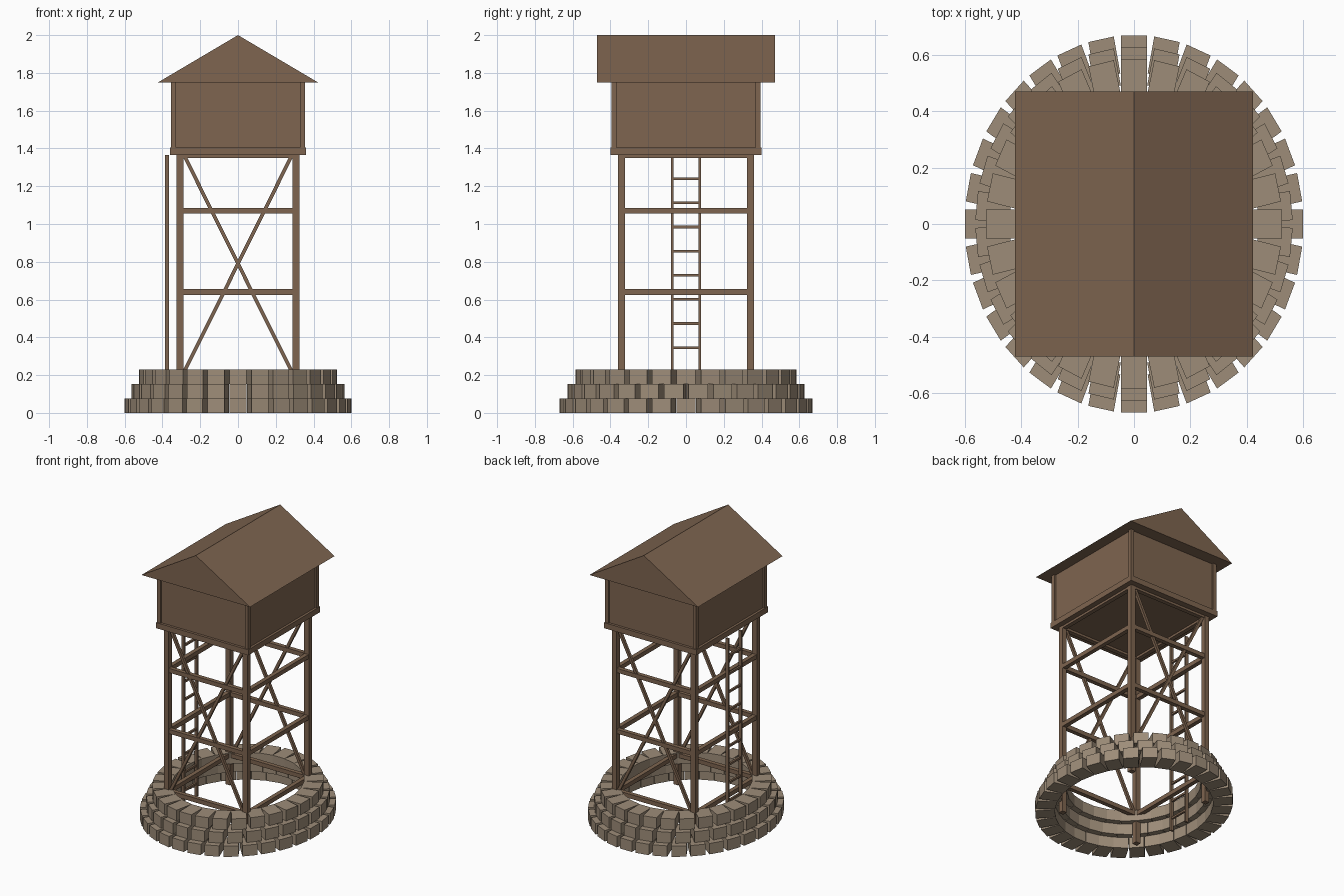
import bpy, bmesh, math
from mathutils import Matrix, Vector

if "Cube" in bpy.data.objects:
    bpy.data.objects.remove(bpy.data.objects["Cube"])


def material(name, rgb):
    m = bpy.data.materials.new(name)
    m.diffuse_color = (*rgb, 1)
    m.use_nodes = True
    m.node_tree.nodes["Principled BSDF"].inputs["Base Color"].default_value = m.diffuse_color
    return m


WOOD = material("wood", (0.21, 0.13, 0.08))
STONE = material("stone", (0.34, 0.265, 0.19))


def finish(name, bm, mat):
    bmesh.ops.recalc_face_normals(bm, faces=bm.faces)
    me = bpy.data.meshes.new(name)
    bm.to_mesh(me)
    bm.free()
    me.materials.append(mat)
    ob = bpy.data.objects.new(name, me)
    bpy.context.collection.objects.link(ob)
    return ob


def add_box(bm, size, matrix):
    bmesh.ops.create_cube(bm, size=1, matrix=matrix @ Matrix.Diagonal((*size, 1)))


def box(name, lo, hi):
    bm = bmesh.new()
    lo, hi = Vector(lo), Vector(hi)
    add_box(bm, hi - lo, Matrix.Translation((lo + hi) / 2))
    return finish(name, bm, WOOD)


def brace(name, a, b, t):
    # square bar running from a to b
    a, b = Vector(a), Vector(b)
    bm = bmesh.new()
    tilt = math.atan2(b.x - a.x, b.z - a.z)
    add_box(bm, (t, t, (b - a).length),
            Matrix.Translation((a + b) / 2) @ Matrix.Rotation(tilt, 4, 'Y'))
    return finish(name, bm, WOOD)


# Stone foundation: three stepped rings of blocks, stretched a little in y
COURSE, DEPTH, WIDTH = 0.0765, 0.12, 0.092
for i, (radius, count, shift) in enumerate([(0.60, 32, 0), (0.562, 30, 0.5), (0.525, 28, 0)]):
    bm = bmesh.new()
    for k in range(count):
        turn = Matrix.Rotation(math.tau * (k + shift) / count, 4, 'Z')
        spot = Matrix.Translation((radius - DEPTH / 2, 0, COURSE * (i + 0.5)))
        add_box(bm, (DEPTH, WIDTH, COURSE),
                Matrix.Diagonal((1, 1.115, 1, 1)) @ turn @ spot)
    finish(f"stone_course_{i + 1}", bm, STONE)

# Legs and cabin corner posts
for sx, nx in ((-1, "left"), (1, "right")):
    for sy, ny in ((-1, "front"), (1, "back")):
        x, y = sx * 0.307, sy * 0.342
        box(f"{ny}_{nx}_leg", (x - 0.018, y - 0.018, 0), (x + 0.018, y + 0.018, 1.37))
        x, y = sx * 0.342, sy * 0.381
        box(f"{ny}_{nx}_corner_post", (x - 0.013, y - 0.013, 1.40), (x + 0.013, y + 0.013, 1.76))

# Horizontal rails on all four sides
for n, z in enumerate((0.21, 0.64, 1.07, 1.365)):
    lo, hi = z - 0.015, z + 0.015
    for s, nx, ny in ((-1, "left", "front"), (1, "right", "back")):
        box(f"{ny}_rail_{n + 1}", (-0.30, s * 0.342 - 0.015, lo), (0.30, s * 0.342 + 0.015, hi))
        box(f"{nx}_rail_{n + 1}", (s * 0.307 - 0.015, -0.335, lo), (s * 0.307 + 0.015, 0.335, hi))

# Crossed braces on front and back
for y, ny in ((-0.342, "front"), (0.342, "back")):
    for s, n in ((-1, "a"), (1, "b")):
        brace(f"{ny}_cross_brace_{n}", (-s * 0.286, y, 0.215), (s * 0.286, y, 1.365), 0.019)

# Ladder on the left side
for s, n in ((-1, "front"), (1, "back")):
    box(f"ladder_{n}_rail", (-0.386, s * 0.073 - 0.007, 0), (-0.364, s * 0.073 + 0.007, 1.366))
for k in range(10):
    z = 0.09 + 0.1277 * k
    box(f"ladder_rung_{k + 1}", (-0.382, -0.07, z - 0.007), (-0.368, 0.07, z + 0.007))

# Floor and cabin
box("floor", (-0.36, -0.40, 1.366), (0.36, 0.40, 1.405))
box("cabin_walls", (-0.343, -0.382, 1.40), (0.343, 0.382, 1.755))

# Gable roof prism
bm = bmesh.new()
gable = bm.faces.new([bm.verts.new(p) for p in
                      ((-0.423, -0.47, 1.75), (0.423, -0.47, 1.75), (0, -0.47, 2.0))])
ext = bmesh.ops.extrude_face_region(bm, geom=[gable], use_keep_orig=True)
bmesh.ops.translate(bm, vec=(0, 0.94, 0),
                    verts=[v for v in ext["geom"] if isinstance(v, bmesh.types.BMVert)])
finish("roof", bm, WOOD)
